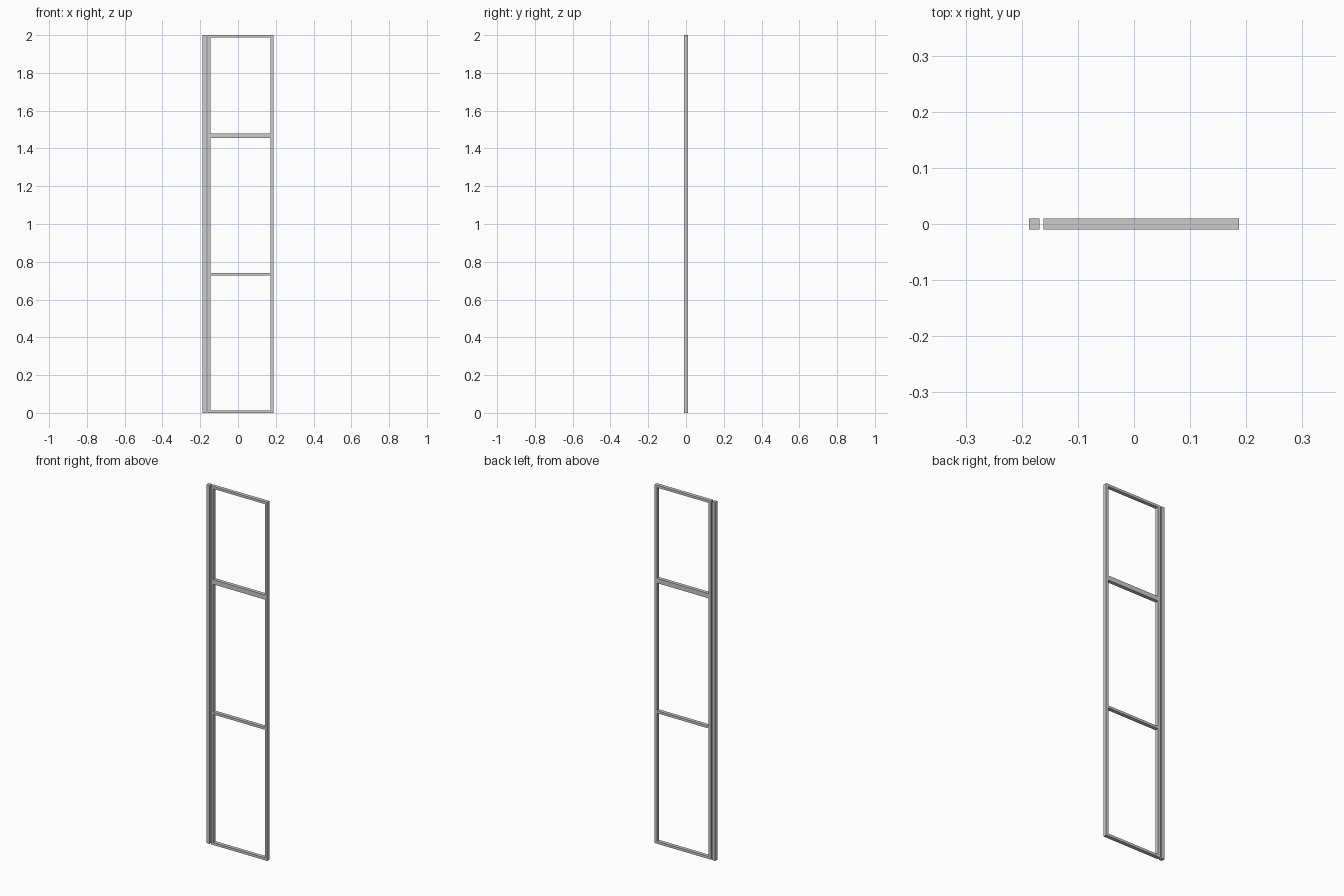
import bpy

if "Cube" in bpy.data.objects:
    bpy.data.objects.remove(bpy.data.objects["Cube"])

DEPTH = 0.02
H = 2.0
LEFT, RIGHT = -0.161, 0.187   # outer edges of the framed panel
STILE = 0.0145


def bar(name, x0, x1, z0, z1):
    """Square-edged bar spanning the given front-view rectangle."""
    bpy.ops.mesh.primitive_cube_add(size=1, location=((x0 + x1) / 2, 0, (z0 + z1) / 2))
    ob = bpy.context.object
    ob.name = name
    ob.scale = (x1 - x0, DEPTH, z1 - z0)
    bpy.ops.object.transform_apply(location=False, rotation=False, scale=True)
    return ob


# Separate post standing beside the frame
bar("side_post", -0.187, -0.168, 0, H)

# Upright stiles
bar("left_stile", LEFT, LEFT + STILE, 0, H)
bar("right_stile", RIGHT - STILE, RIGHT, 0, H)

# Horizontal rails between the stiles
for name, z0, z1 in (("bottom_rail", 0, 0.0135),
                     ("lower_rail", 0.728, 0.7415),
                     ("upper_rail", 1.454, 1.480),
                     ("top_rail", H - 0.0135, H)):
    bar(name, LEFT + STILE, RIGHT - STILE, z0, z1)
